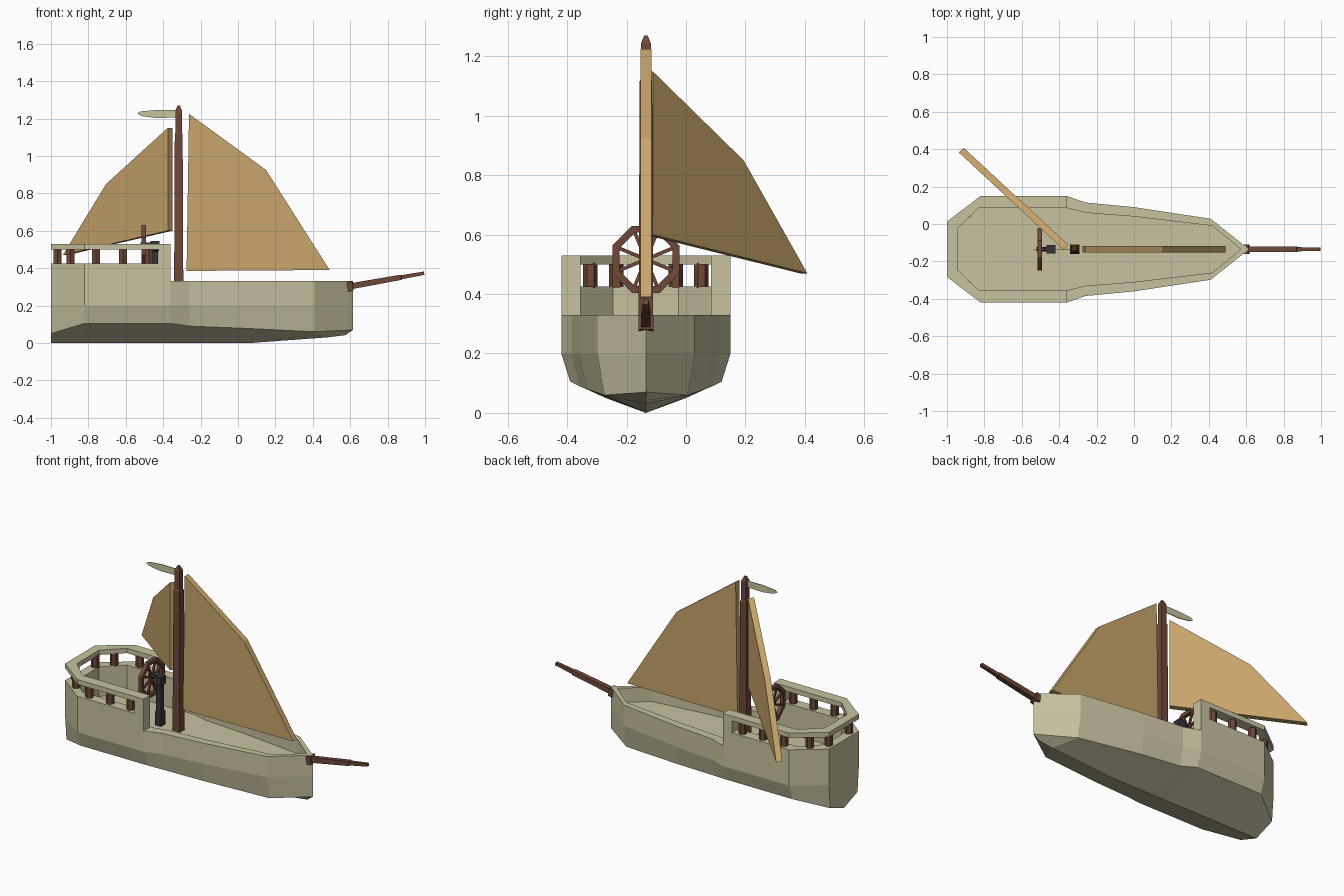
import bpy, bmesh
from math import sin, cos, pi
from mathutils import Vector

if "Cube" in bpy.data.objects:
    bpy.data.objects.remove(bpy.data.objects["Cube"])

C = -0.135  # y of the hull centre line


def material(name, rgb):
    m = bpy.data.materials.new(name)
    m.diffuse_color = (*rgb, 1)
    m.use_nodes = True
    m.node_tree.nodes["Principled BSDF"].inputs["Base Color"].default_value = m.diffuse_color
    return m


HULL = material("pale_wood", (0.58, 0.54, 0.35))
SAIL = material("canvas", (0.58, 0.38, 0.15))
WOOD = material("dark_wood", (0.16, 0.065, 0.04))
IRON = material("iron", (0.035, 0.035, 0.04))


def make(name, verts, faces, mat):
    bm = bmesh.new()
    vs = [bm.verts.new(v) for v in verts]
    for f in faces:
        bm.faces.new([vs[i] for i in f])
    bmesh.ops.remove_doubles(bm, verts=bm.verts, dist=1e-5)
    bmesh.ops.recalc_face_normals(bm, faces=bm.faces)
    me = bpy.data.meshes.new(name)
    bm.to_mesh(me)
    bm.free()
    me.materials.append(mat)
    ob = bpy.data.objects.new(name, me)
    bpy.context.collection.objects.link(ob)
    return ob


def skin(rings, closed=False, caps=True):
    """Faces joining rings of equal length."""
    n, k = len(rings[0]), len(rings)
    faces = []
    for i in range(k if closed else k - 1):
        a, b = i * n, (i + 1) % k * n
        faces += [(a + j, a + (j + 1) % n, b + (j + 1) % n, b + j) for j in range(n)]
    if caps and not closed:
        faces += [tuple(range(n)), tuple(range((k - 1) * n, k * n))]
    return [v for r in rings for v in r], faces


def bar(name, p, q, sections, mat, sides=4):
    """Bar from p to q; sections are (fraction, half width)."""
    p, q = Vector(p), Vector(q)
    d = (q - p).normalized()
    u = d.cross(Vector((0, 1, 0) if abs(d.y) < 0.9 else (1, 0, 0))).normalized()
    w = d.cross(u)
    rings = []
    for t, h in sections:
        r = h / cos(pi / sides)
        angs = [2 * pi * (j + 0.5) / sides for j in range(sides)]
        rings.append([p.lerp(q, t) + (u * cos(a) + w * sin(a)) * r for a in angs])
    return make(name, *skin(rings), mat)


def sheet(name, origin, direction, outline, thick, mat):
    """Upright flat panel; outline is (distance along direction, z)."""
    d = Vector((*direction, 0)).normalized()
    nrm = Vector((-d.y, d.x, 0)) * thick / 2
    base = [Vector((*origin, 0)) + d * s + Vector((0, 0, z)) for s, z in outline]
    return make(name, *skin([[v - nrm for v in base], [v + nrm for v in base]]), mat)


# Hull: x, half width, top z, chine half width, chine z, keel x, keel z, inner x, inner half width
stations = [
    (-1.0, .148, .425, .135, .05, -1.0, 0, -.945, .11),
    (-.82, .285, .425, .255, .105, -.82, 0, -.83, .22),
    (-.36, .285, .425, .255, .105, -.36, 0, -.36, .22),
    (-.36, .285, .33, .255, .105, -.36, 0, -.36, .22),
    (-.26, .25, .33, .225, .09, -.26, 0, -.26, .195),
    (0, .225, .33, .2, .08, .07, 0, 0, .175),
    (.41, .163, .33, .14, .06, .48, .03, .42, .125),
    (.615, 0, .33, 0, .07, .575, .042, .57, 0),
]
DECK = 0.24
verts, faces = [], []
for x, w, zt, wc, zc, kx, zk, ix, iw in stations:
    half = [(x, w, zt), (x, w, .2), (x, wc, zc)]
    ring = half + [(kx, 0, zk)] + [(a, -b, c) for a, b, c in reversed(half)]
    ring += [(ix, -iw, zt), (ix, -iw, DECK), (ix, iw, DECK), (ix, iw, zt)]
    verts += [(a, b + C, c) for a, b, c in ring]
_, faces = skin([verts[i:i + 11] for i in range(0, len(verts), 11)], caps=False)
faces += [tuple(range(7)), (0, 6, 7, 10), (7, 8, 9, 10)]
hull = make("hull", verts, faces, HULL)
# drop slivers left where stations meet
bm = bmesh.new()
bm.from_mesh(hull.data)
bmesh.ops.dissolve_degenerate(bm, dist=1e-5, edges=bm.edges)
bm.to_mesh(hull.data)
bm.free()

# Stern rail
path = [((s[0], s[1]), (s[7], s[8])) for s in (stations[2], stations[1], stations[0])]
path += [((o[0], -o[1]), (i[0], -i[1])) for o, i in reversed(path)]
rings = [[(o[0], o[1] + C, .5), (o[0], o[1] + C, .53),
          (i[0], i[1] + C, .53), (i[0], i[1] + C, .5)] for o, i in path]
make("stern_rail", *skin(rings), HULL)

# Rail end posts and balusters on both sides
for side in (1, -1):
    y0, y1 = C + side * .22, C + side * .285
    ends = [[(x, y0, .42), (x, y1, .42), (x, y1, .505), (x, y0, .505)] for x in (-.425, -.36)]
    make("rail_post", *skin(ends), HULL)
    for x, w in ((-.475, .25), (-.615, .25), (-.76, .25), (-.895, .187), (-.965, .1)):
        y = C + side * w
        bar("baluster", (x, y, .42), (x, y, .505), [(0, .021), (1, .021)], WOOD, 6)

# Mast with stepped, pointed head
bar("mast", (-.317, C, DECK - .01), (-.317, C, 1.27),
    [(0, .025), (.853, .021), (.86, .017), (.975, .017), (1, .006)], WOOD)
# Bowsprit in three tapering lengths
bar("bowsprit", (.585, C, .3), (.995, C, .373),
    [(0, .025), (.07, .025), (.075, .016), (.7, .014), (.705, .011), (1, .009)], WOOD)

# Sails and pennant
sheet("fore_sail", (0, C), (1, 0),
      [(-.275, .385), (.49, .39), (.15, .925), (-.262, 1.225)], .036, SAIL)
sheet("aft_sail", (-.363, -.125), (-.733, .68),
      [(0, .6), (.765, .47), (.45, .85), (0, 1.15)], .036, SAIL)
sheet("pennant", (0, C), (1, 0),
      [(-.33, 1.205), (-.44, 1.203), (-.515, 1.213), (-.54, 1.227),
       (-.52, 1.238), (-.43, 1.246), (-.33, 1.245)], .005, HULL)

# Steering wheel: eight-sided rim and spokes
WX, WZ = -.505, .517
rings = []
for k in range(8):
    a = pi * (k + .5) / 4
    rings.append([(WX + dx, C + r * cos(a), WZ + r * sin(a))
                  for dx, r in ((-.012, .122), (.012, .122), (.012, .097), (-.012, .097))])
make("wheel_rim", *skin(rings, closed=True), WOOD)
for k in range(8):
    a = pi * (k + .5) / 4
    bar("wheel_spoke", (WX, C, WZ), (WX, C + .1 * cos(a), WZ + .1 * sin(a)),
        [(0, .006), (1, .006)], WOOD)

# Wheel stand with axle
bar("wheel_stand", (-.445, C, DECK - .01), (-.445, C, .545),
    [(0, .022), (.3, .022), (.32, .016), (.82, .016), (.84, .024), (1, .024)], IRON)
bar("wheel_axle", (-.52, C, WZ + .01), (-.43, C, WZ + .01), [(0, .011), (1, .011)], IRON, 6)
